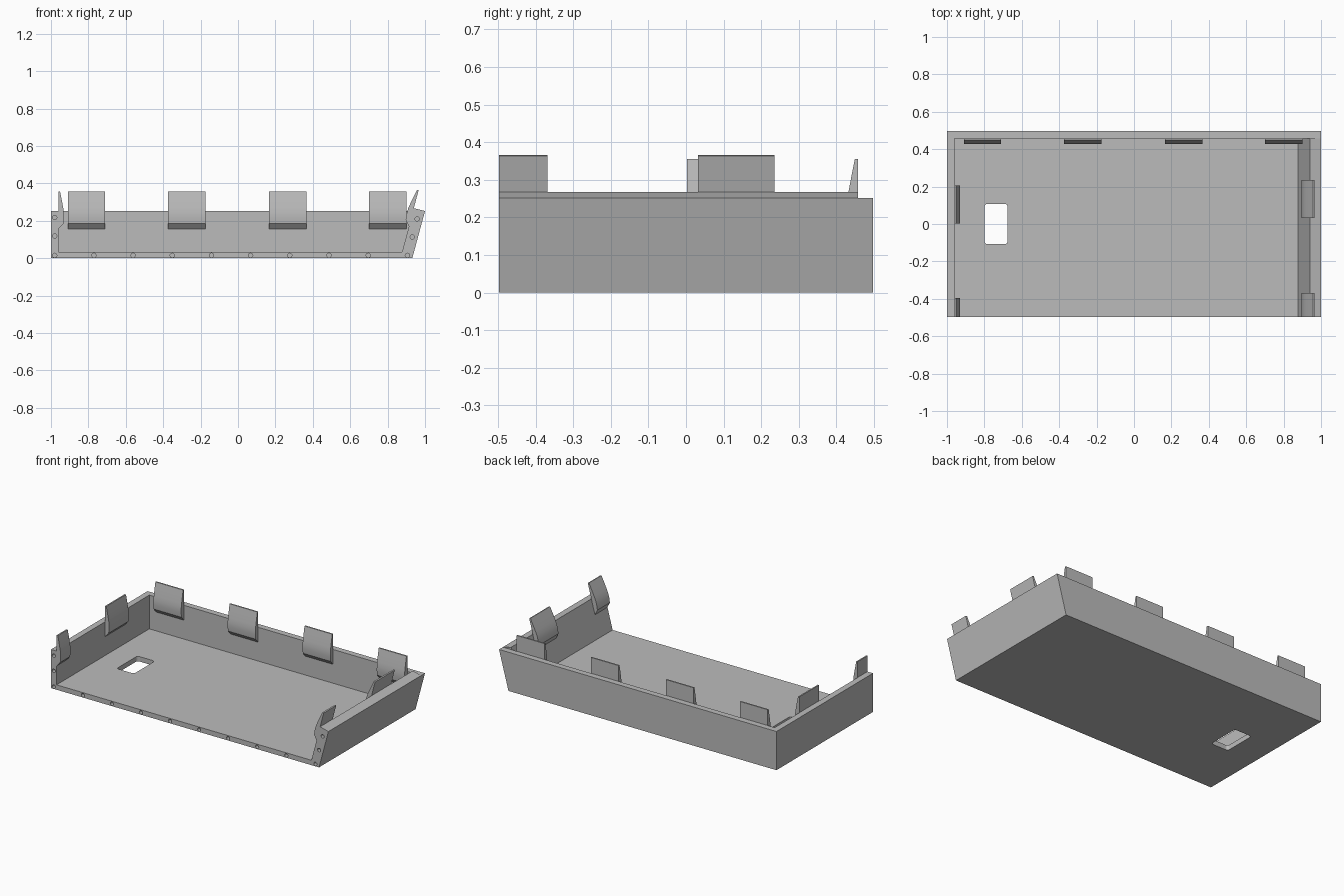
import bpy, bmesh, math
from mathutils import Vector

if "Cube" in bpy.data.objects:
    bpy.data.objects.remove(bpy.data.objects["Cube"])

grey = bpy.data.materials.new("plain grey")
grey.diffuse_color = (0.5, 0.5, 0.5, 1)
grey.use_nodes = True
grey.node_tree.nodes["Principled BSDF"].inputs["Base Color"].default_value = grey.diffuse_color


def prism(name, bottom, offset):
    """Solid made by sweeping a polygon along an offset."""
    bm = bmesh.new()
    off = Vector(offset)
    face = bm.faces.new([bm.verts.new(p) for p in bottom])
    geo = bmesh.ops.extrude_face_region(bm, geom=[face])["geom"]
    bmesh.ops.translate(bm, vec=off, verts=[v for v in geo if isinstance(v, bmesh.types.BMVert)])
    bmesh.ops.recalc_face_normals(bm, faces=bm.faces)
    me = bpy.data.meshes.new(name)
    bm.to_mesh(me)
    bm.free()
    me.materials.append(grey)
    ob = bpy.data.objects.new(name, me)
    bpy.context.collection.objects.link(ob)
    return ob


def cut(target, cutters):
    """Subtract the cutters and bake the result."""
    for c in cutters:
        mod = target.modifiers.new("cut", 'BOOLEAN')
        mod.operation = 'DIFFERENCE'
        mod.solver = 'EXACT'
        mod.object = c
    dg = bpy.context.evaluated_depsgraph_get()
    me = bpy.data.meshes.new_from_object(target.evaluated_get(dg))
    target.modifiers.clear()
    target.data = me
    for c in cutters:
        bpy.data.objects.remove(c)


FRONT, INNER, BACK = -0.497, 0.458, 0.497
FLOOR, TOP = 0.032, 0.252
IN_TOP = Vector((0.94, 0, 0.267))            # inner top edge of the leaning wall
LEAN = math.radians(15)
UP = Vector((math.sin(LEAN), 0, math.cos(LEAN)))
IN = Vector((-math.cos(LEAN), 0, math.sin(LEAN)))

# tray: floor, upright left wall and leaning right wall in one section
section = [(-1, 0), (0.932, 0), (1, TOP), (IN_TOP.x, IN_TOP.z),
           (0.877, FLOOR), (-0.96, FLOOR), (-0.96, TOP), (-1, TOP)]
tray = prism("tray", [(x, FRONT, z) for x, z in section], (0, INNER - FRONT, 0))

# back wall
prism("back_wall", [(x, INNER, z) for x, z in ((-1, 0), (0.932, 0), (1, TOP), (-1, TOP))],
      (0, BACK - INNER, 0))

# rounded opening in the floor
corners = []
for cx, cy, start in ((-0.69, 0.092, 0), (-0.785, 0.092, 90), (-0.785, -0.092, 180), (-0.69, -0.092, 270)):
    for k in range(5):
        a = math.radians(start + k * 22.5)
        corners.append((cx + 0.015 * math.cos(a), cy + 0.015 * math.sin(a), -0.1))
cutters = [prism("opening_cutter", corners, (0, 0, 0.25))]

# screw holes along the front edge
holes = [(-0.98 + 0.2095 * i, 0.015) for i in range(10)]
holes += [(-0.98, 0.118), (-0.98, 0.217), (0.932, 0.113), (0.958, 0.21)]
for x, z in holes:
    ring = [(x + 0.0115 * math.cos(k * math.pi / 8), FRONT - 0.05, z + 0.0115 * math.sin(k * math.pi / 8))
            for k in range(16)]
    cutters.append(prism("hole_cutter", ring, (0, 0.1, 0)))
cut(tray, cutters)

# snap clips: depth from the wall, height
CLIP = [(0, 0.155), (0.026, 0.184), (0.0295, 0.215), (0.029, 0.245),
        (0.025, 0.272), (0.017, 0.315), (0.009, 0.355), (0, 0.355)]
clips = []
for x in (-0.91, -0.375, 0.165, 0.7):
    clips.append(prism("back_clip", [(x, INNER - d, z) for d, z in CLIP], (0.2, 0, 0)))
for y0, y1 in ((FRONT, -0.395), (0.002, 0.205)):
    clips.append(prism("left_clip", [(-0.96 + d, y0, z) for d, z in CLIP], (0, y1 - y0, 0)))
for y0, y1 in ((FRONT, -0.368), (0.032, 0.235)):
    pts = [IN_TOP + IN * d + UP * (z - 0.255) + Vector((0, y0, 0)) for d, z in CLIP]
    clips.append(prism("right_clip", pts, (0, y1 - y0, 0)))

# smooth the curved clip faces
for ob in bpy.data.objects:
    ob.select_set(ob in clips)
bpy.context.view_layer.objects.active = clips[0]
bpy.ops.object.shade_smooth_by_angle(angle=math.radians(30))
